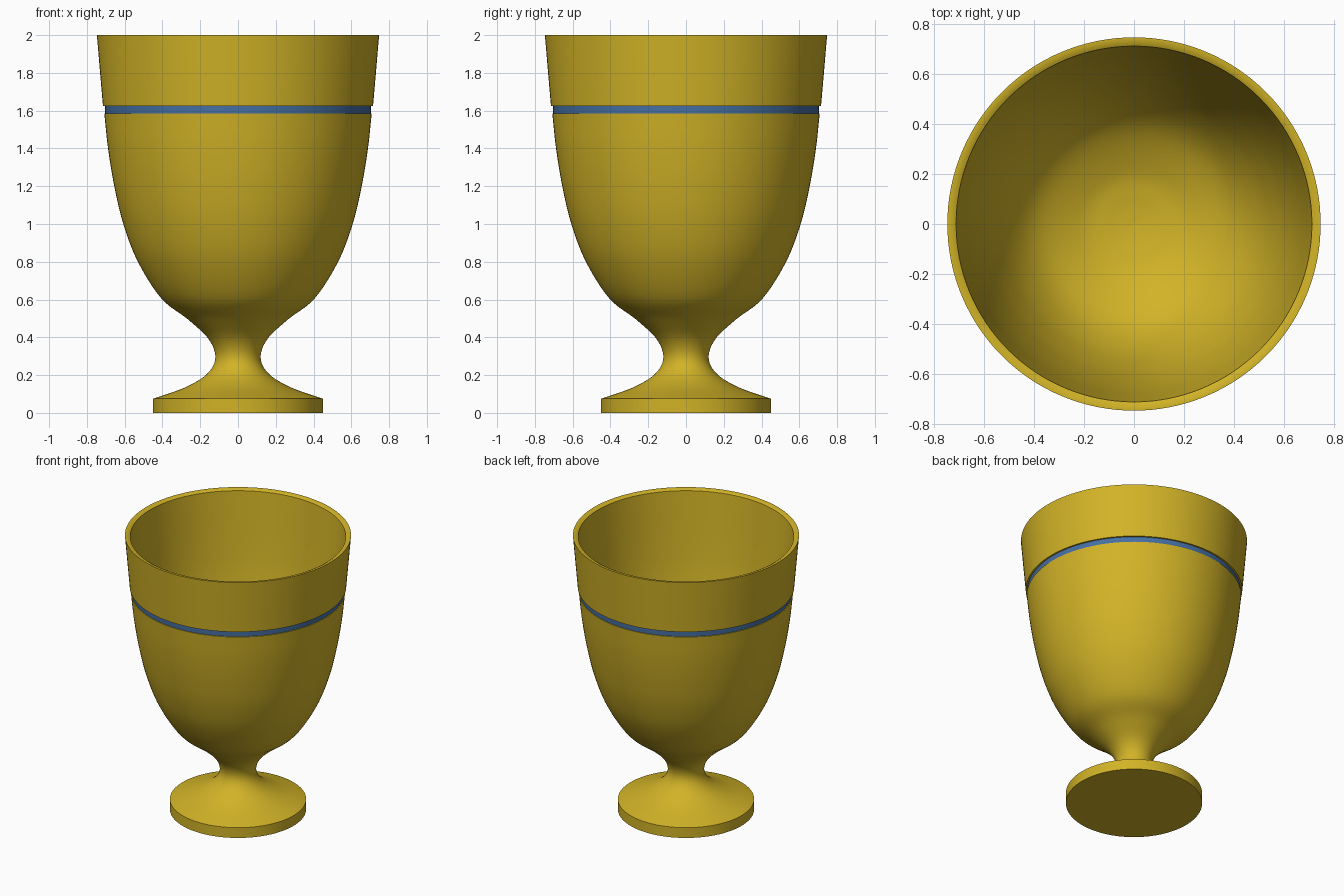
import bpy, bmesh, math
from mathutils import Vector

cube = bpy.data.objects.get("Cube")
if cube:
    bpy.data.objects.remove(cube, do_unlink=True)


def material(name, rgb):
    mat = bpy.data.materials.new(name)
    mat.use_nodes = True
    mat.diffuse_color = (*rgb, 1)
    bsdf = mat.node_tree.nodes["Principled BSDF"]
    bsdf.inputs["Base Color"].default_value = (*rgb, 1)
    bsdf.inputs["Roughness"].default_value = 0.5
    return mat


def smooth_curve(points, steps=6):
    """Catmull-Rom curve through (radius, height) points."""
    p = [Vector(q) for q in points]
    p = [2 * p[0] - p[1]] + p + [2 * p[-1] - p[-2]]
    out = []
    for a, b, c, d in zip(p, p[1:], p[2:], p[3:]):
        for i in range(steps):
            t = i / steps
            out.append(0.5 * (2 * b + (c - a) * t + (2 * a - 5 * b + 4 * c - d) * t * t
                              + (3 * b - a - 3 * c + d) * t ** 3))
    return [tuple(v) for v in out] + [tuple(points[-1])]


def lathe(name, profile, mat, segments=128):
    """Revolve a (radius, height) profile around z."""
    bm = bmesh.new()
    verts = [bm.verts.new((r, 0, z)) for r, z in profile]
    edges = [bm.edges.new(pair) for pair in zip(verts, verts[1:])]
    bmesh.ops.spin(bm, geom=verts + edges, cent=(0, 0, 0), axis=(0, 0, 1),
                   angle=math.tau, steps=segments, use_duplicate=False)
    bmesh.ops.remove_doubles(bm, verts=bm.verts, dist=0.0001)
    bmesh.ops.recalc_face_normals(bm, faces=bm.faces)
    mesh = bpy.data.meshes.new(name)
    bm.to_mesh(mesh)
    bm.free()
    mesh.materials.append(mat)
    obj = bpy.data.objects.new(name, mesh)
    bpy.context.collection.objects.link(obj)
    bpy.ops.object.select_all(action="DESELECT")
    obj.select_set(True)
    bpy.context.view_layer.objects.active = obj
    bpy.ops.object.shade_smooth_by_angle(angle=math.radians(30))
    return obj


gold = material("gold", (0.64, 0.45, 0.02))
blue = material("blue", (0.06, 0.16, 0.37))

# Goblet: foot, stem, bowl, grooved collar, rim and hollow inside as one turned shape
foot = [(0, 0), (0.45, 0)]
outer = smooth_curve([(0.45, 0.075), (0.28, 0.135), (0.165, 0.205), (0.12, 0.29),
                      (0.155, 0.39), (0.265, 0.495), (0.405, 0.605), (0.53, 0.8),
                      (0.607, 1.0), (0.655, 1.2), (0.688, 1.4), (0.708, 1.585)])
collar = [(0.699, 1.585), (0.7, 1.625), (0.715, 1.625), (0.731, 1.81)]
rim = [(0.747, 2.0), (0.73, 2.0)]
inner = smooth_curve([(0.712, 1.99), (0.68, 1.6), (0.658, 1.4), (0.625, 1.2),
                      (0.577, 1.0), (0.5, 0.8), (0.39, 0.65), (0.22, 0.55),
                      (0.1, 0.52), (0, 0.51)])
lathe("goblet", foot + outer + collar + rim + inner, gold)

# Painted band sitting in the groove
lathe("groove_band", [(0.697, 1.5855), (0.703, 1.5855), (0.704, 1.6245),
                      (0.697, 1.6245), (0.697, 1.5855)], blue)
